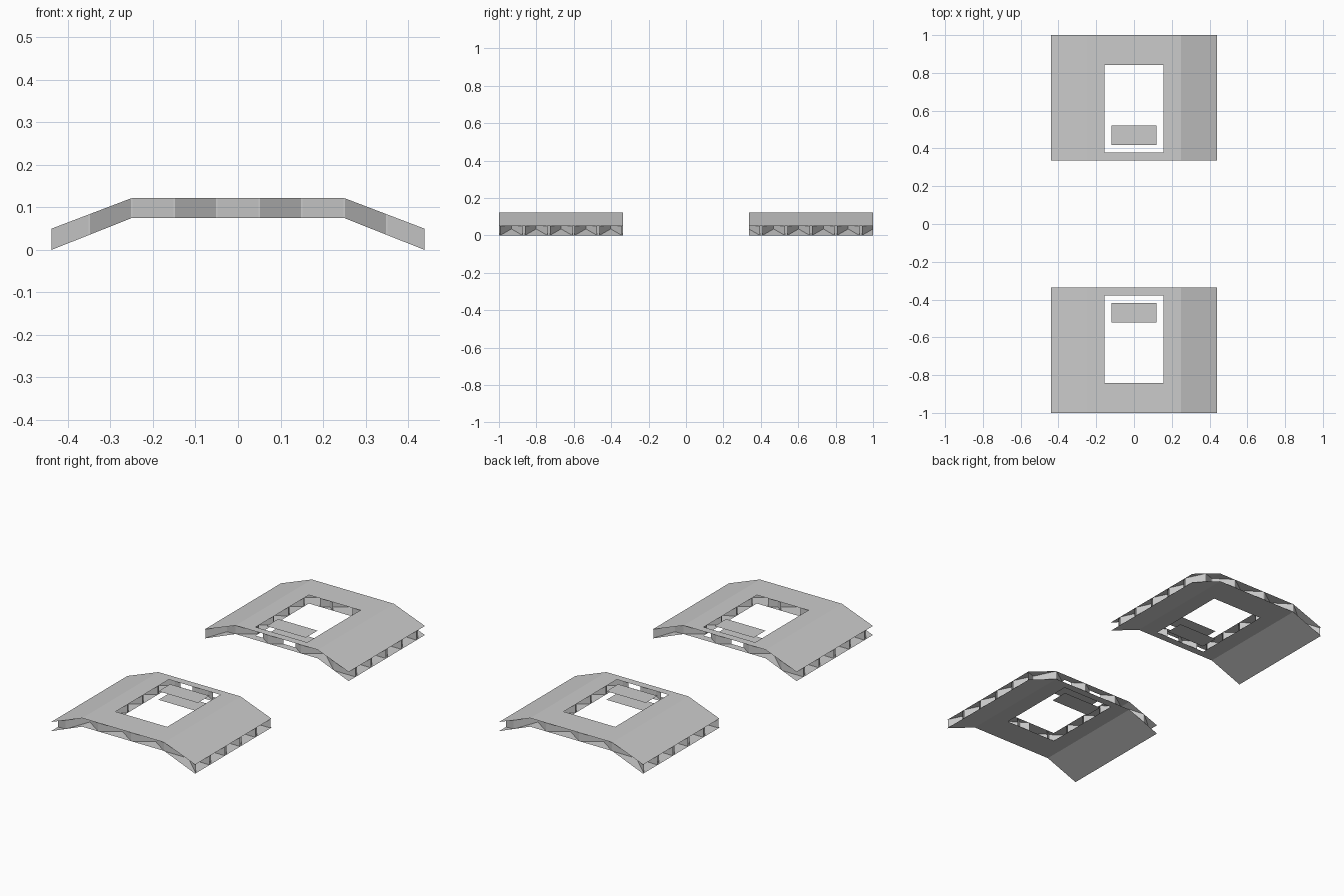
import bpy, bmesh, math

if "Cube" in bpy.data.objects:
    bpy.data.objects.remove(bpy.data.objects["Cube"])

W, Y0, Y1 = 0.439, -1.0, -0.336           # panel half width, front and inner edge
WINDOW = (-0.157, 0.157, -0.841, -0.378)
ISLAND = (-0.12, 0.12, -0.521, -0.419)
BEND = 0.25                                # where the panel folds down
CELL_X, CELL_Y = 0.1, (Y1 - Y0) / 10       # half cell sizes of the core
FLAT = 0.002                               # half width of bonded cell tips

grey = bpy.data.materials.new("light grey")
grey.diffuse_color = (0.6, 0.6, 0.6, 1)
grey.use_nodes = True
grey.node_tree.nodes["Principled BSDF"].inputs["Base Color"].default_value = grey.diffuse_color


def height(x, top):
    """Folded profile of the lower or upper skin."""
    t = min(1, max(0, (W - abs(x)) / (W - BEND)))
    low, high = (0.05, 0.122) if top else (0.0, 0.075)
    return low + (high - low) * t


def in_window(x, y):
    return WINDOW[0] < x < WINDOW[1] and WINDOW[2] < y < WINDOW[3]


def add_object(name, quads, turned):
    """Mesh from quads; turned rotates half a turn for the rear panel."""
    bm = bmesh.new()
    s = -1 if turned else 1
    for q in quads:
        bm.faces.new([bm.verts.new((s * x, s * y, z)) for x, y, z in q])
    bmesh.ops.remove_doubles(bm, verts=bm.verts, dist=1e-5)
    me = bpy.data.meshes.new(name)
    bm.to_mesh(me)
    bm.free()
    me.materials.append(grey)
    bpy.context.collection.objects.link(bpy.data.objects.new(name, me))


def sheet(xs, ys, top, skip=lambda x, y: False):
    """Grid of quads following the folded profile, facing outward."""
    quads = []
    for a, b in zip(xs, xs[1:]):
        for c, d in zip(ys, ys[1:]):
            if not skip((a + b) / 2, (c + d) / 2):
                q = [(x, y, height(x, top)) for x, y in ((a, c), (b, c), (b, d), (a, d))]
                quads.append(q if top else q[::-1])
    return quads


def wall(p, q):
    """Vertical core wall from p to q, trimmed to the panel and its window."""
    cuts = {0.0, 1.0}
    for axis, values in ((0, (-W, W, -BEND, BEND, *WINDOW[:2])), (1, WINDOW[2:])):
        d = q[axis] - p[axis]
        if abs(d) > 1e-9:
            cuts |= {(v - p[axis]) / d for v in values if 0 < (v - p[axis]) / d < 1}
    at = lambda t: (p[0] + (q[0] - p[0]) * t, p[1] + (q[1] - p[1]) * t)
    quads = []
    cuts = sorted(cuts)
    for t0, t1 in zip(cuts, cuts[1:]):
        mx, my = at((t0 + t1) / 2)
        if t1 - t0 < 1e-6 or abs(mx) > W or in_window(mx, my):
            continue
        (ax, ay), (bx, by) = at(t0), at(t1)
        quads.append([(ax, ay, height(ax, False)), (bx, by, height(bx, False)),
                      (bx, by, height(bx, True)), (ax, ay, height(ax, True))])
    return quads


# Zigzag strips, alternately mirrored, form the diamond cells of the core
core = []
for row in range(10):
    pts = []
    for i in range(10):
        x = -0.45 + CELL_X * i
        y = Y0 + CELL_Y * (row + (i + row + 1) % 2)
        pts += [(x - FLAT, y), (x + FLAT, y)]
    for p, q in zip(pts, pts[1:]):
        core += wall(p, q)

xs = [-W, -BEND, WINDOW[0], WINDOW[1], BEND, W]
ys = [Y0, WINDOW[2], WINDOW[3], Y1]
for side, turned in (("front", False), ("rear", True)):
    add_object(side + "_core", core, turned)
    for skin, top in (("upper", True), ("lower", False)):
        add_object(f"{side}_{skin}_skin", sheet(xs, ys, top, in_window), turned)
        # Loose plate inside the window
        add_object(f"{side}_{skin}_window_plate",
                   sheet(ISLAND[:2], ISLAND[2:], top), turned)
